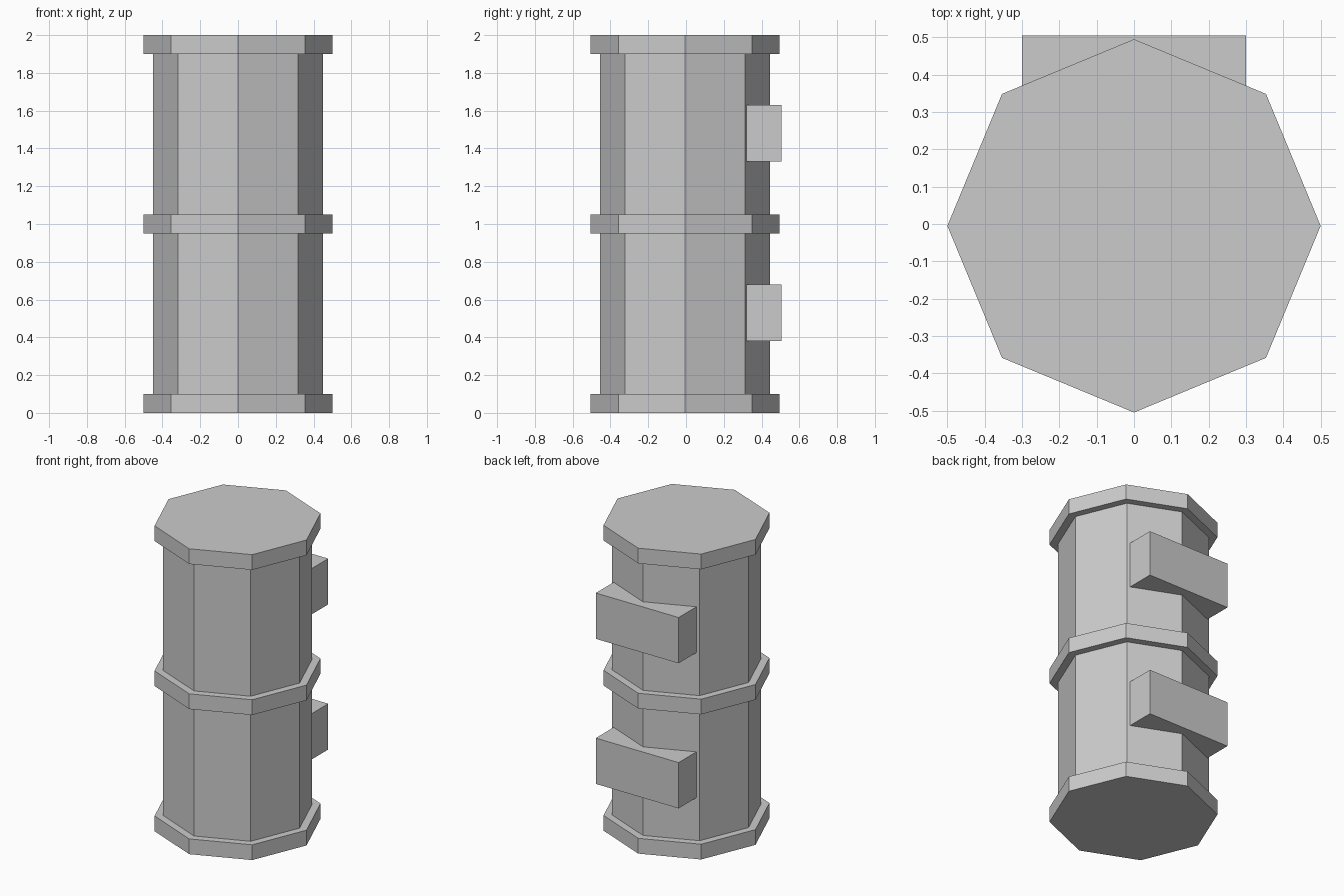
import bpy, bmesh
from math import cos, sin, pi

if "Cube" in bpy.data.objects:
    bpy.data.objects.remove(bpy.data.objects["Cube"])

Y0 = -0.005   # octagon centre, so the whole model is centred on y
SIDES = 8
RIM, WALL = 0.5, 0.45


def make_object(name, bm):
    bmesh.ops.recalc_face_normals(bm, faces=bm.faces)
    mesh = bpy.data.meshes.new(name)
    bm.to_mesh(mesh)
    bm.free()
    obj = bpy.data.objects.new(name, mesh)
    bpy.context.collection.objects.link(obj)
    return obj


def lathe(name, profile):
    bm = bmesh.new()
    rings = [[bm.verts.new((r * cos(2 * pi * i / SIDES), Y0 + r * sin(2 * pi * i / SIDES), z))
              for i in range(SIDES)] for r, z in profile]
    for low, high in zip(rings, rings[1:]):
        for i in range(SIDES):
            j = (i + 1) % SIDES
            bm.faces.new((low[i], low[j], high[j], high[i]))
    bm.faces.new(rings[0][::-1])
    bm.faces.new(rings[-1])
    return make_object(name, bm)


def block(name, lo, hi):
    bm = bmesh.new()
    bmesh.ops.create_cube(bm, size=1)
    for v in bm.verts:
        v.co = [(a + b) / 2 + c * (b - a) for a, b, c in zip(lo, hi, v.co)]
    return make_object(name, bm)


# Octagonal drum with bottom, middle and top rims
lathe("drum_body", [(RIM, 0), (RIM, 0.1), (WALL, 0.1), (WALL, 0.95), (RIM, 0.95),
                    (RIM, 1.05), (WALL, 1.05), (WALL, 1.9), (RIM, 1.9), (RIM, 2)])

# Mounting blocks on the back
for name, z in (("lower_mount", 0.38), ("upper_mount", 1.33)):
    block(name, (-0.3, 0.315, z), (0.3, 0.505, z + 0.3))
